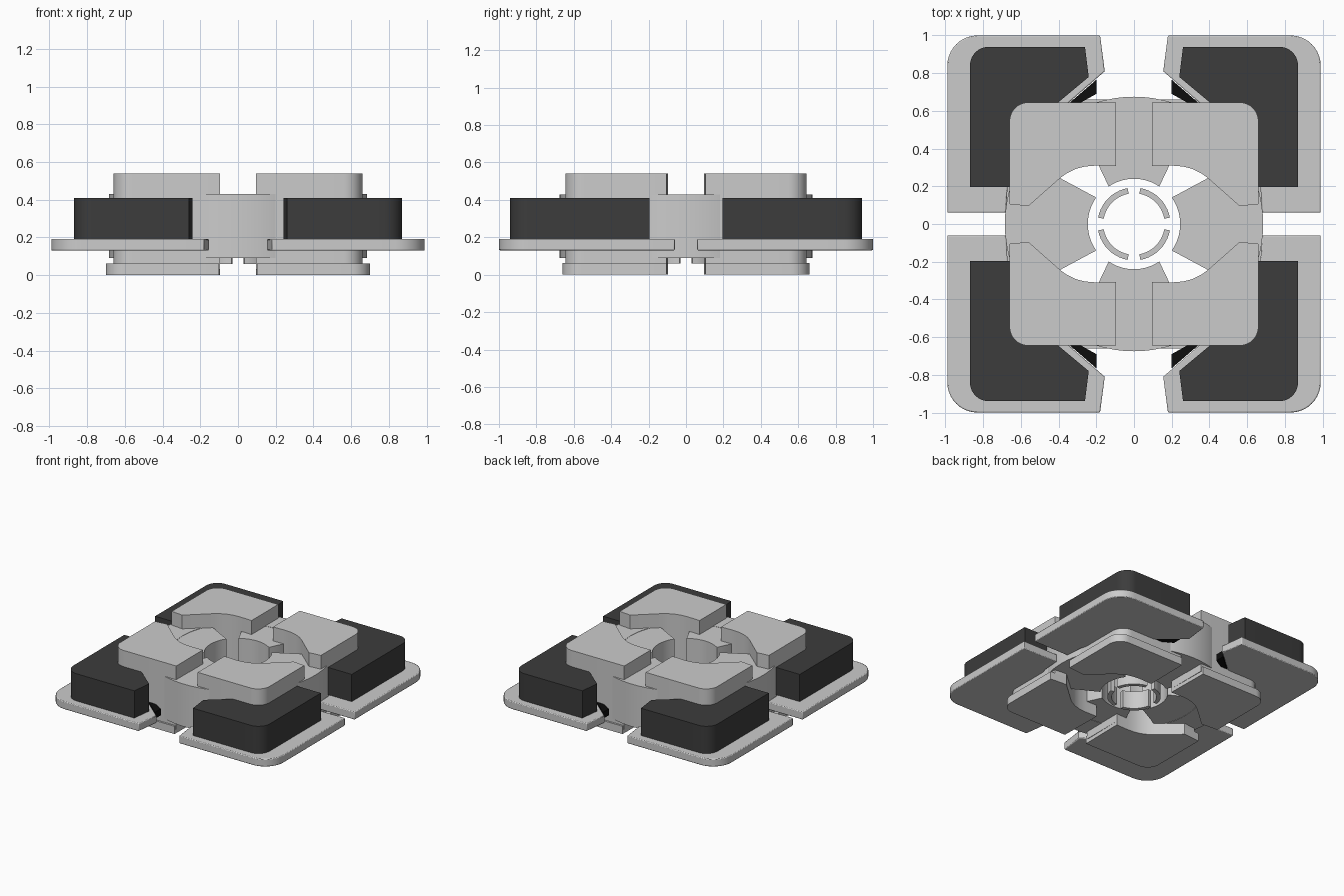
import bpy, bmesh, math

if "Cube" in bpy.data.objects:
    bpy.data.objects.remove(bpy.data.objects["Cube"])


def arc(cx, cy, r, a0, a1, n=10):
    return [(cx + r * math.cos(math.radians(a0 + (a1 - a0) * i / n)),
             cy + r * math.sin(math.radians(a0 + (a1 - a0) * i / n))) for i in range(n + 1)]


def prism(name, pts, z0, z1, sx=1, sy=1, color=None, bevel=0):
    pts = [(x * sx, y * sy) for x, y in pts]
    bm = bmesh.new()
    face = bm.faces.new([bm.verts.new((x, y, z0)) for x, y in pts])
    ext = bmesh.ops.extrude_face_region(bm, geom=[face])
    for v in ext["geom"]:
        if isinstance(v, bmesh.types.BMVert):
            v.co.z = z1
    bmesh.ops.recalc_face_normals(bm, faces=bm.faces)
    me = bpy.data.meshes.new(name)
    bm.to_mesh(me)
    bm.free()
    ob = bpy.data.objects.new(name, me)
    bpy.context.collection.objects.link(ob)
    if color:
        me.materials.append(color)
    if bevel:
        m = ob.modifiers.new("bevel", "BEVEL")
        m.width = bevel
        m.segments = 2
        m.limit_method = "ANGLE"
        m.angle_limit = math.radians(60)
    bpy.ops.object.select_all(action="DESELECT")
    ob.select_set(True)
    bpy.context.view_layer.objects.active = ob
    bpy.ops.object.shade_smooth_by_angle(angle=math.radians(30))
    return ob


def material(name, c):
    m = bpy.data.materials.new(name)
    m.diffuse_color = (c, c, c, 1)
    m.use_nodes = True
    m.node_tree.nodes["Principled BSDF"].inputs["Base Color"].default_value = m.diffuse_color
    return m


dark = material("dark_rubber", 0.045)
black = material("black_insert", 0.004)

# Quadrant profiles (drawn for +x +y, mirrored to all four corners)
flange = [(0.155, 0.81), (0.42, 0.58), (0.6, 0.4), (0.67, 0.2), (0.68, 0.06), (0.99, 0.06)] \
    + arc(0.83, 0.84, 0.16, 0, 90) + [(0.18, 1.0)]
pad = [(0.24, 0.78), (0.42, 0.63), (0.55, 0.5), (0.63, 0.195), (0.87, 0.195)] \
    + arc(0.77, 0.84, 0.10, 0, 90) + [(0.26, 0.94)]
inner = [(0.095, 0.307), (0.2, 0.31), (0.26, 0.305), (0.31, 0.292),
         (0.355, 0.27), (0.39, 0.245), (0.56, 0.095)]
block = inner + [(0.66, 0.105)] + arc(0.56, 0.545, 0.10, 0, 90) + [(0.095, 0.645)]
foot = inner + [(0.70, 0.105)] + arc(0.60, 0.56, 0.10, 0, 90) + [(0.1, 0.66)]
insert = [(0.2, 0.69), (0.2, 0.765), (0.42, 0.575), (0.36, 0.6)]
segment = arc(0, 0, 0.193, 10, 80) + arc(0, 0, 0.163, 80, 10)

for sx, sy, tag in ((1, 1, "back_right"), (-1, 1, "back_left"),
                    (-1, -1, "front_left"), (1, -1, "front_right")):
    prism("flange_" + tag, flange, 0.13, 0.192, sx, sy, bevel=0.006)
    prism("corner_pad_" + tag, pad, 0.19, 0.41, sx, sy, dark)
    prism("coil_block_" + tag, block, 0.03, 0.54, sx, sy)
    prism("foot_" + tag, foot, 0.0, 0.062, sx, sy)
    prism("insert_" + tag, insert, 0.135, 0.187, sx, sy, black)
    prism("hub_segment_" + tag, segment, 0.06, 0.20, sx, sy)

# Core: quarter ring walls meeting on the diagonals
for i in range(4):
    a = 90 * i
    prism(f"core_wall_{i}", arc(0, 0, 0.685 if i % 2 == 0 else 0.675, a - 45, a + 45, 20)
          + arc(0, 0, 0.49, a + 45, a - 45, 20), 0.09, 0.43)

# Poles pointing to the centre
side_pole = arc(0, 0, 0.245, -35, 35) + [(0.395, 0.245), (0.52, 0.16), (0.52, -0.16), (0.395, -0.245)]
end_pole = arc(0, 0, 0.24, 124, 56) + [(0.187, 0.31), (0.187, 0.52), (-0.187, 0.52), (-0.187, 0.31)]
for s, a, b in ((1, "right", "back"), (-1, "left", "front")):
    prism("pole_" + a, side_pole, 0.092, 0.428, s, 1)
    prism("pole_" + b, end_pole, 0.092, 0.428, 1, s)
